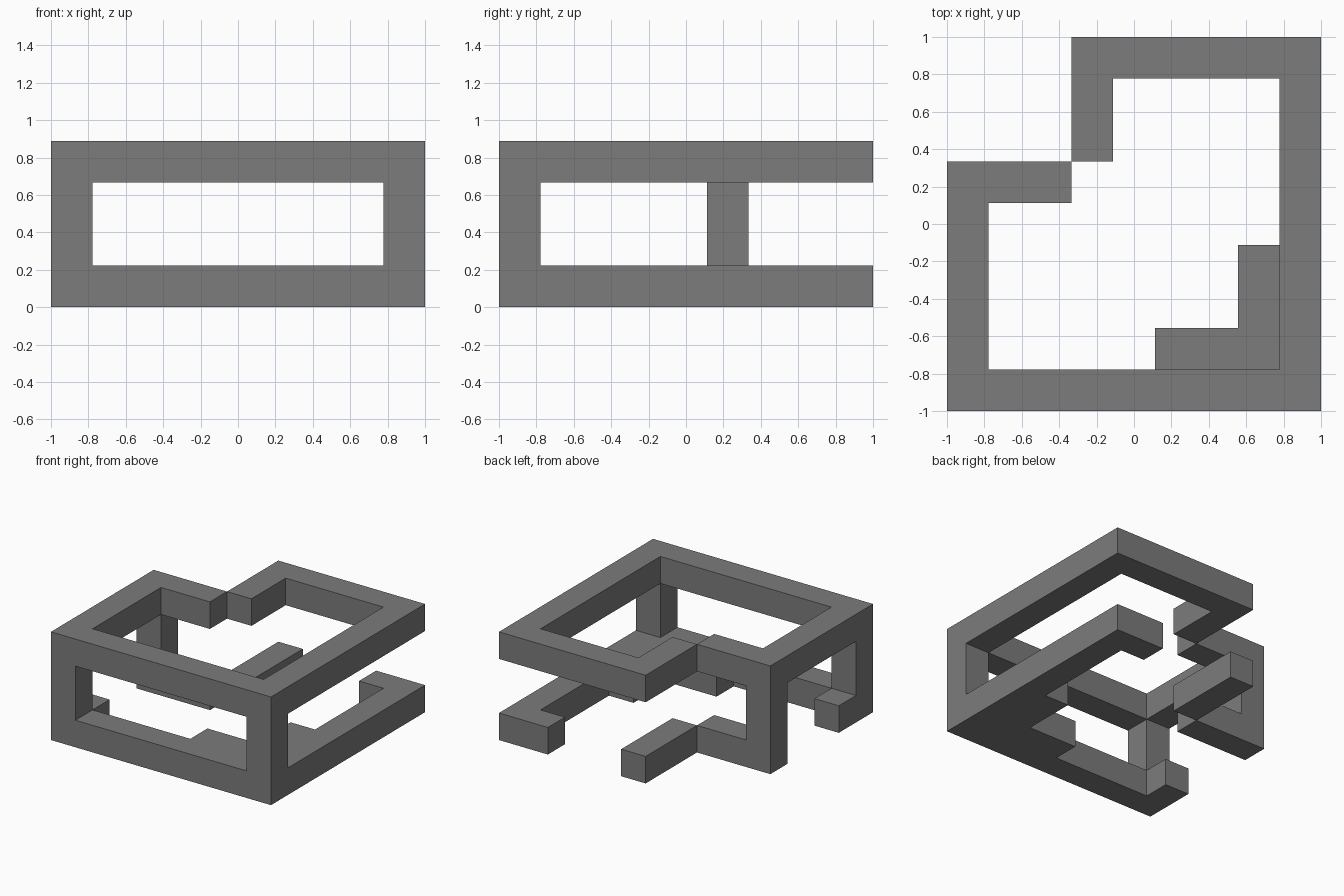
import bpy
import bmesh
from mathutils import Vector

cube = bpy.data.objects.get("Cube")
if cube:
    bpy.data.objects.remove(cube, do_unlink=True)

CELL = 2 / 9                      # thickness of every square bar
ORIGIN = Vector((-1, -1, 0))

grey = bpy.data.materials.new("mid_grey")
grey.use_nodes = True
colour = (0.2, 0.2, 0.2, 1)
grey.diffuse_color = colour
grey.node_tree.nodes["Principled BSDF"].inputs["Base Color"].default_value = colour


def bar(start, end):
    """Grid cells filled by a straight bar, both ends included."""
    xs, ys, zs = (range(a, b + 1) for a, b in zip(start, end))
    return {(x, y, z) for x in xs for y in ys for z in zs}


def build(name, bars):
    """Weld bars into one skin, leaving out the faces where they meet."""
    cells = set().union(*(bar(*ends) for ends in bars))
    bm = bmesh.new()
    for cell in cells:
        centre = Vector(cell) + Vector((0.5, 0.5, 0.5))
        for axis in range(3):
            for sign in (-1, 1):
                normal = Vector((0, 0, 0))
                normal[axis] = sign
                if tuple(int(c + n) for c, n in zip(cell, normal)) in cells:
                    continue
                u = Vector((0, 0, 0))
                u[(axis + 1) % 3] = 0.5
                v = normal.cross(u)
                mid = centre + normal / 2
                corners = (mid - u - v, mid + u - v, mid + u + v, mid - u + v)
                bm.faces.new([bm.verts.new(ORIGIN + p * CELL) for p in corners])
    bmesh.ops.remove_doubles(bm, verts=bm.verts, dist=0.001)
    mesh = bpy.data.meshes.new(name)
    bm.to_mesh(mesh)
    bm.free()
    mesh.materials.append(grey)
    obj = bpy.data.objects.new(name, mesh)
    bpy.context.collection.objects.link(obj)
    return obj


# Closed upper loop, three posts and the broken lower loop
build("angular_frame", [
    # upper loop
    ((0, 0, 3), (8, 0, 3)),
    ((8, 0, 3), (8, 8, 3)),
    ((3, 8, 3), (8, 8, 3)),
    ((3, 6, 3), (3, 8, 3)),
    ((0, 5, 3), (2, 5, 3)),
    ((0, 0, 3), (0, 5, 3)),
    # posts
    ((0, 0, 0), (0, 0, 3)),
    ((8, 0, 0), (8, 0, 3)),
    ((0, 5, 0), (0, 5, 3)),
    # lower front and side rails with their short returns
    ((0, 0, 0), (8, 0, 0)),
    ((8, 0, 0), (8, 8, 0)),
    ((7, 8, 0), (8, 8, 0)),
    ((0, 0, 0), (0, 1, 0)),
    # stepped inner corner
    ((5, 1, 0), (7, 1, 0)),
    ((7, 1, 0), (7, 3, 0)),
    # lower rail at the back post
    ((0, 5, 0), (2, 5, 0)),
])

# Lower beam that meets the back rail only along one edge
build("lower_back_beam", [((3, 6, 0), (3, 8, 0))])
